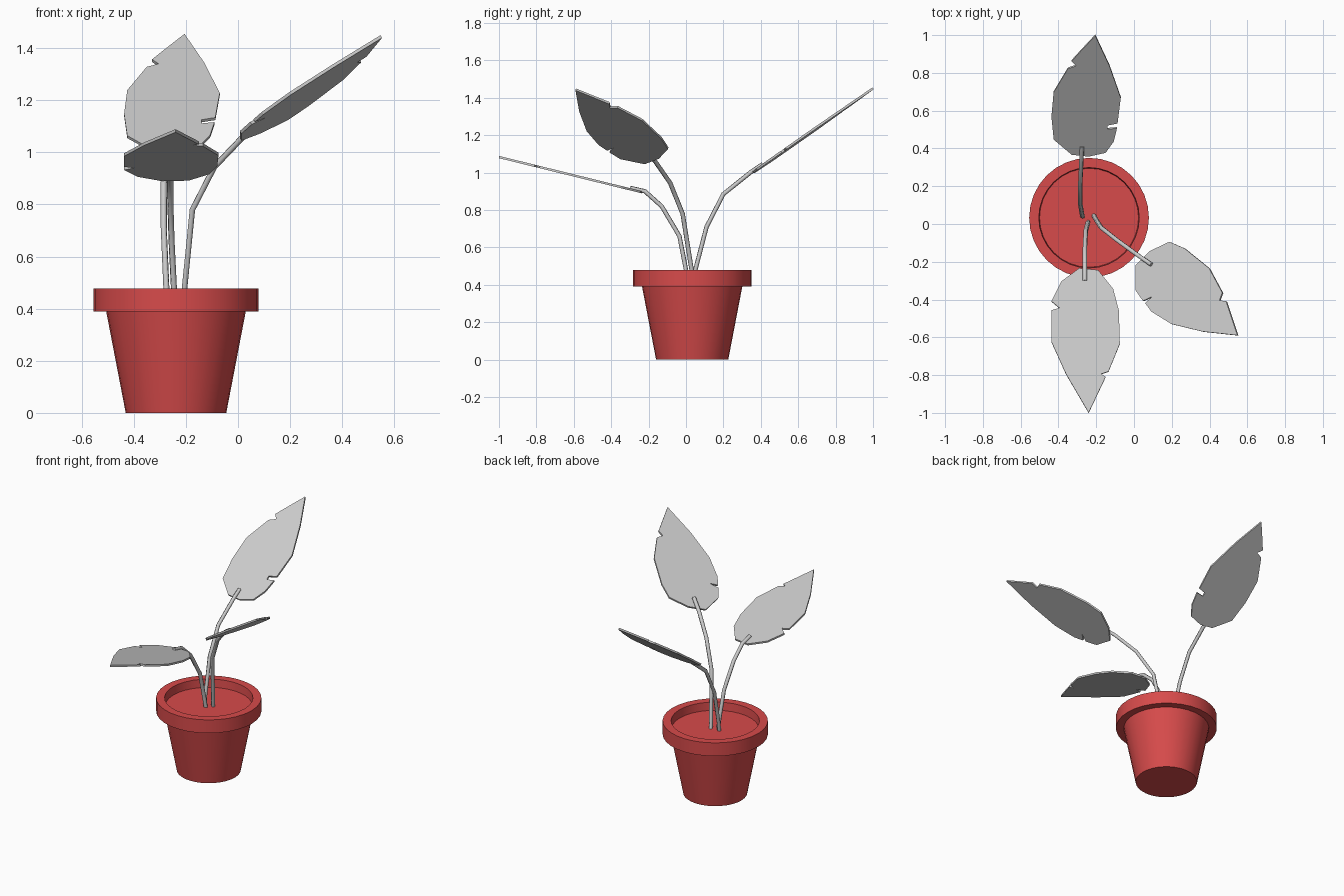
import bpy, bmesh, math

if "Cube" in bpy.data.objects:
    bpy.data.objects.remove(bpy.data.objects["Cube"])

CX, CY = -0.238, 0.033


def link(name, data):
    ob = bpy.data.objects.new(name, data)
    bpy.context.collection.objects.link(ob)
    return ob


def smooth(ob, angle=35):
    bpy.ops.object.select_all(action='DESELECT')
    ob.select_set(True)
    bpy.context.view_layer.objects.active = ob
    bpy.ops.object.shade_smooth_by_angle(angle=math.radians(angle))


# Pot: lathed profile with an overhanging rim and sunken soil floor
def lathe(name, profile, sides):
    bm = bmesh.new()
    verts = [bm.verts.new((r, 0, z)) for r, z in profile]
    edges = [bm.edges.new(p) for p in zip(verts, verts[1:])]
    bmesh.ops.spin(bm, geom=verts + edges, cent=(0, 0, 0), axis=(0, 0, 1),
                   angle=math.tau, steps=sides, use_merge=True)
    bmesh.ops.remove_doubles(bm, verts=bm.verts, dist=1e-4)
    bmesh.ops.recalc_face_normals(bm, faces=bm.faces)
    me = bpy.data.meshes.new(name)
    bm.to_mesh(me)
    bm.free()
    return link(name, me)


pot = lathe("pot", [(0, 0), (0.193, 0), (0.268, 0.39), (0.317, 0.39),
                    (0.317, 0.478), (0.266, 0.478), (0.262, 0.425), (0, 0.425)], 32)
pot.location = (CX, CY, 0)
red = bpy.data.materials.new("red_clay")
red.diffuse_color = (0.68, 0.07, 0.07, 1)
red.use_nodes = True
red.node_tree.nodes["Principled BSDF"].inputs["Base Color"].default_value = red.diffuse_color
pot.data.materials.append(red)
smooth(pot)


# Stem: angular tube along a short path
def stem(name, pts):
    cu = bpy.data.curves.new(name, 'CURVE')
    cu.dimensions = '3D'
    cu.bevel_depth = 0.012
    cu.bevel_resolution = 1
    cu.use_fill_caps = True
    sp = cu.splines.new('POLY')
    sp.points.add(len(pts) - 1)
    for p, co in zip(sp.points, pts):
        p.co = (*co, 1)
    return link(name, cu)


# Leaf: torn outline laid on a tilted plane z = a + b*x + c*y, then thickened
def leaf(name, outline, a, b, c):
    bm = bmesh.new()
    f = bm.faces.new([bm.verts.new((x, y, a + b * x + c * y)) for x, y in outline])
    f.normal_update()
    if f.normal.z < 0:
        f.normal_flip()
    bmesh.ops.triangulate(bm, faces=bm.faces)
    me = bpy.data.meshes.new(name)
    bm.to_mesh(me)
    bm.free()
    ob = link(name, me)
    mod = ob.modifiers.new("thickness", 'SOLIDIFY')
    mod.thickness = 0.012
    mod.offset = 0
    return ob


stem("back_stem", [(-0.272, 0.04, 0.42), (-0.275, 0.05, 0.48), (-0.285, 0.11, 0.71),
                   (-0.285, 0.2, 0.885), (-0.278, 0.35, 1.005), (-0.275, 0.41, 1.045)])
stem("front_stem", [(-0.243, 0.01, 0.42), (-0.246, 0.0, 0.48), (-0.255, -0.035, 0.66),
                    (-0.26, -0.13, 0.82), (-0.26, -0.22, 0.9), (-0.26, -0.3, 0.918)])
stem("right_stem", [(-0.213, 0.045, 0.42), (-0.205, 0.03, 0.48), (-0.175, -0.018, 0.78),
                    (-0.09, -0.085, 0.945), (0.02, -0.165, 1.06), (0.092, -0.215, 1.112)])

leaf("back_leaf", [(-0.205, 1.0), (-0.13, 0.84), (-0.07, 0.67), (-0.087, 0.535),
                   (-0.14, 0.525), (-0.14, 0.505), (-0.09, 0.51), (-0.107, 0.44),
                   (-0.15, 0.38), (-0.24, 0.36), (-0.33, 0.37), (-0.425, 0.45),
                   (-0.437, 0.57), (-0.425, 0.70), (-0.35, 0.825), (-0.305, 0.84),
                   (-0.33, 0.865), (-0.28, 0.92)], 0.758, 0.03, 0.698)
leaf("front_leaf", [(-0.24, -1.0), (-0.15, -0.81), (-0.175, -0.795), (-0.135, -0.782),
                    (-0.075, -0.635), (-0.08, -0.46), (-0.11, -0.345), (-0.19, -0.245),
                    (-0.29, -0.235), (-0.385, -0.305), (-0.437, -0.41), (-0.395, -0.445),
                    (-0.437, -0.458), (-0.437, -0.625), (-0.36, -0.795)],
     0.837, 0, -0.246)
leaf("right_leaf", [(0.55, -0.59), (0.365, -0.57), (0.2, -0.53), (0.095, -0.465),
                    (0.062, -0.42), (0.1, -0.385), (0.05, -0.408), (0.01, -0.35),
                    (0.01, -0.22), (0.085, -0.145), (0.19, -0.095), (0.27, -0.13),
                    (0.40, -0.235), (0.47, -0.365), (0.455, -0.405), (0.49, -0.41)],
     0.998, 0.589, -0.208)
